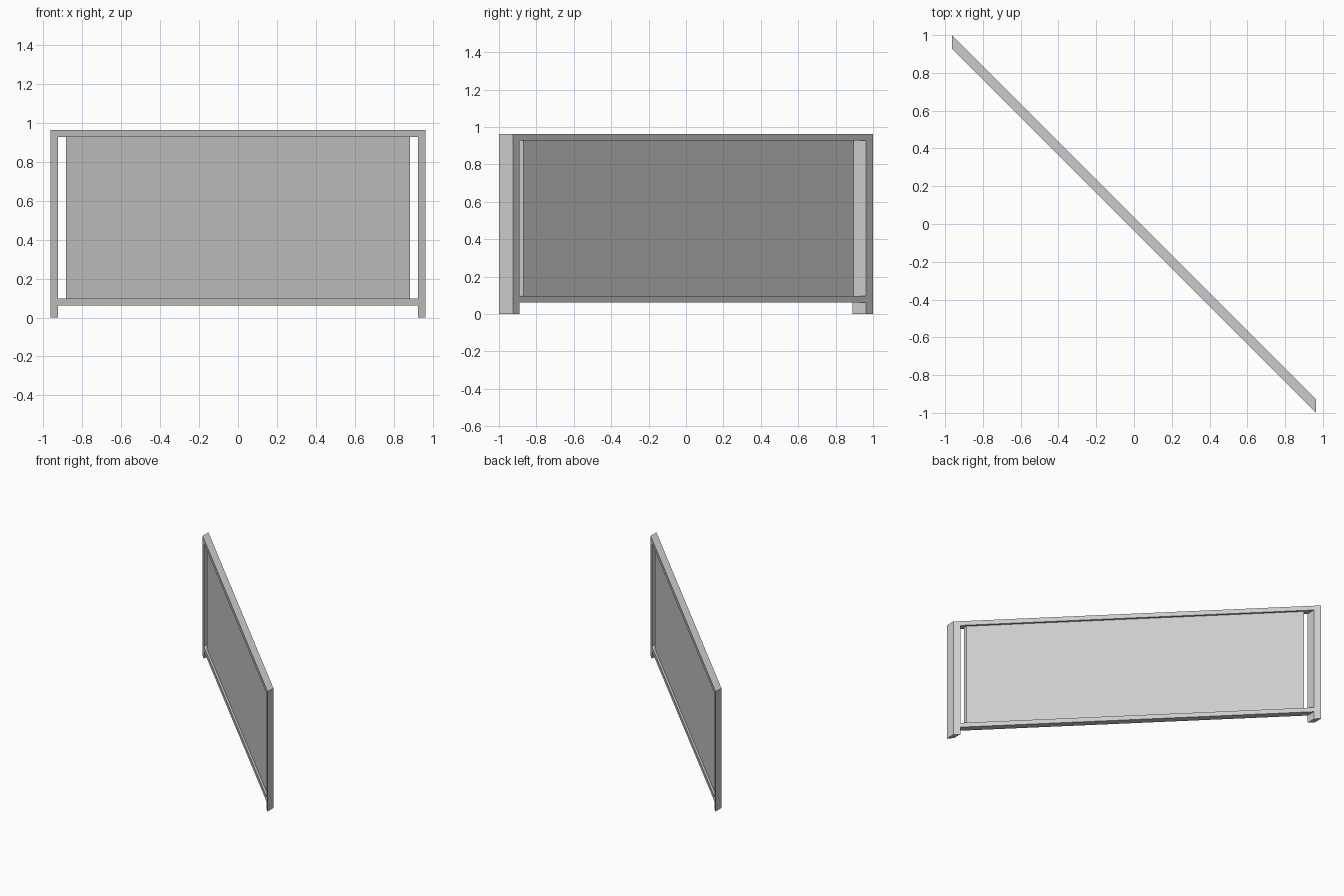
import bpy, bmesh
from mathutils import Matrix, Vector

if "Cube" in bpy.data.objects:
    bpy.data.objects.remove(bpy.data.objects["Cube"])


def slanted_box(name, x0, x1, z0, z1, half_y):
    """Box sheared along the diagonal y = -x, with upright ends parallel to y."""
    bm = bmesh.new()
    bmesh.ops.create_cube(bm, size=1)
    size = Matrix.Diagonal((x1 - x0, 2 * half_y, z1 - z0, 1))
    place = Matrix.Translation(Vector(((x0 + x1) / 2, 0, (z0 + z1) / 2)))
    shear = Matrix.Identity(4)
    shear[1][0] = -1
    bm.transform(shear @ place @ size)
    bmesh.ops.recalc_face_normals(bm, faces=bm.faces)
    mesh = bpy.data.meshes.new(name)
    bm.to_mesh(mesh)
    bm.free()
    obj = bpy.data.objects.new(name, mesh)
    bpy.context.collection.objects.link(obj)
    return obj


OUTER, INNER, TOP, HALF = 0.963, 0.926, 0.963, 0.037

# End posts standing on the ground
slanted_box("left_post", -OUTER, -INNER, 0, TOP, HALF)
slanted_box("right_post", INNER, OUTER, 0, TOP, HALF)

# Rails between the posts
slanted_box("bottom_rail", -INNER, INNER, 0.061, 0.097, HALF)
slanted_box("top_rail", -INNER, INNER, 0.927, TOP, HALF)

# Thin infill panel, with a gap at each end
slanted_box("panel", -0.884, 0.884, 0.097, 0.927, 0.0145)
